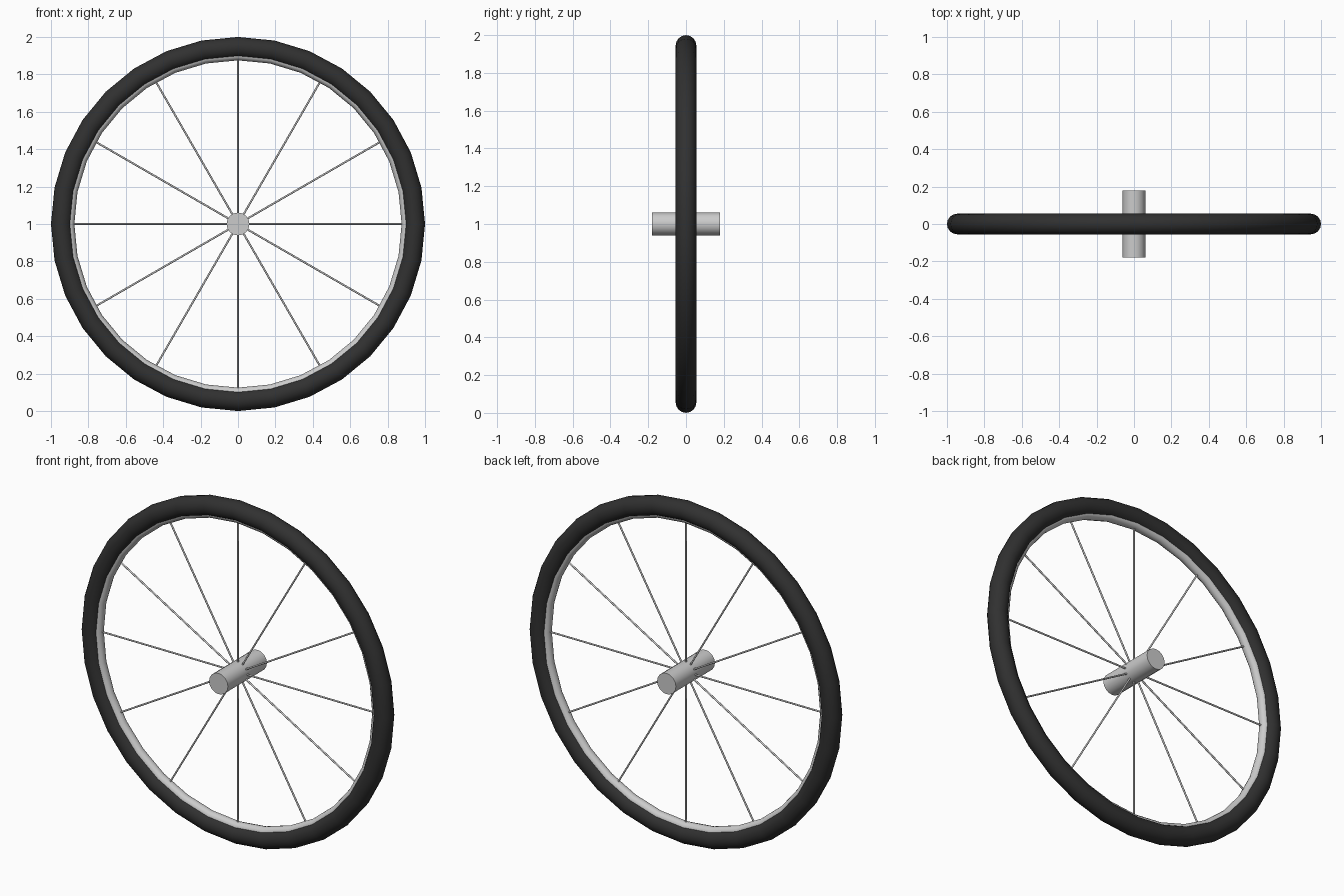
import bpy
from math import pi, sin, cos

if "Cube" in bpy.data.objects:
    bpy.data.objects.remove(bpy.data.objects["Cube"])

CENTRE = (0, 0, 1)


def smooth(obj):
    bpy.ops.object.shade_smooth_by_angle(angle=pi / 4)
    return obj


def ring(name, major, minor, sides):
    # torus standing upright, axle along y
    bpy.ops.mesh.primitive_torus_add(
        major_radius=major, minor_radius=minor, major_segments=32,
        minor_segments=sides, location=CENTRE, rotation=(pi / 2, 0, 0))
    obj = bpy.context.object
    obj.name = name
    return smooth(obj)


def rod(name, radius, length, sides, location, rotation):
    bpy.ops.mesh.primitive_cylinder_add(
        vertices=sides, radius=radius, depth=length,
        location=location, rotation=rotation)
    obj = bpy.context.object
    obj.name = name
    return smooth(obj)


# Tyre
tyre = ring("tyre", 0.945, 0.055, 16)
rubber = bpy.data.materials.new("rubber")
rubber.diffuse_color = (0.03, 0.03, 0.03, 1)
rubber.use_nodes = True
rubber.node_tree.nodes["Principled BSDF"].inputs["Base Color"].default_value = rubber.diffuse_color
tyre.data.materials.append(rubber)

# Rim, peeking out on the inside of the tyre
ring("rim", 0.905, 0.03, 12)

# Hub
rod("hub", 0.061, 0.36, 16, CENTRE, (pi / 2, 0, 0))

# Twelve radial spokes running from the hub to the rim
INNER, OUTER = 0.03, 0.89
for i in range(12):
    a = i * pi / 6
    mid = (INNER + OUTER) / 2
    rod(f"spoke_{i + 1}", 0.005, OUTER - INNER, 8,
        (mid * sin(a), 0, 1 + mid * cos(a)), (0, a, 0))
